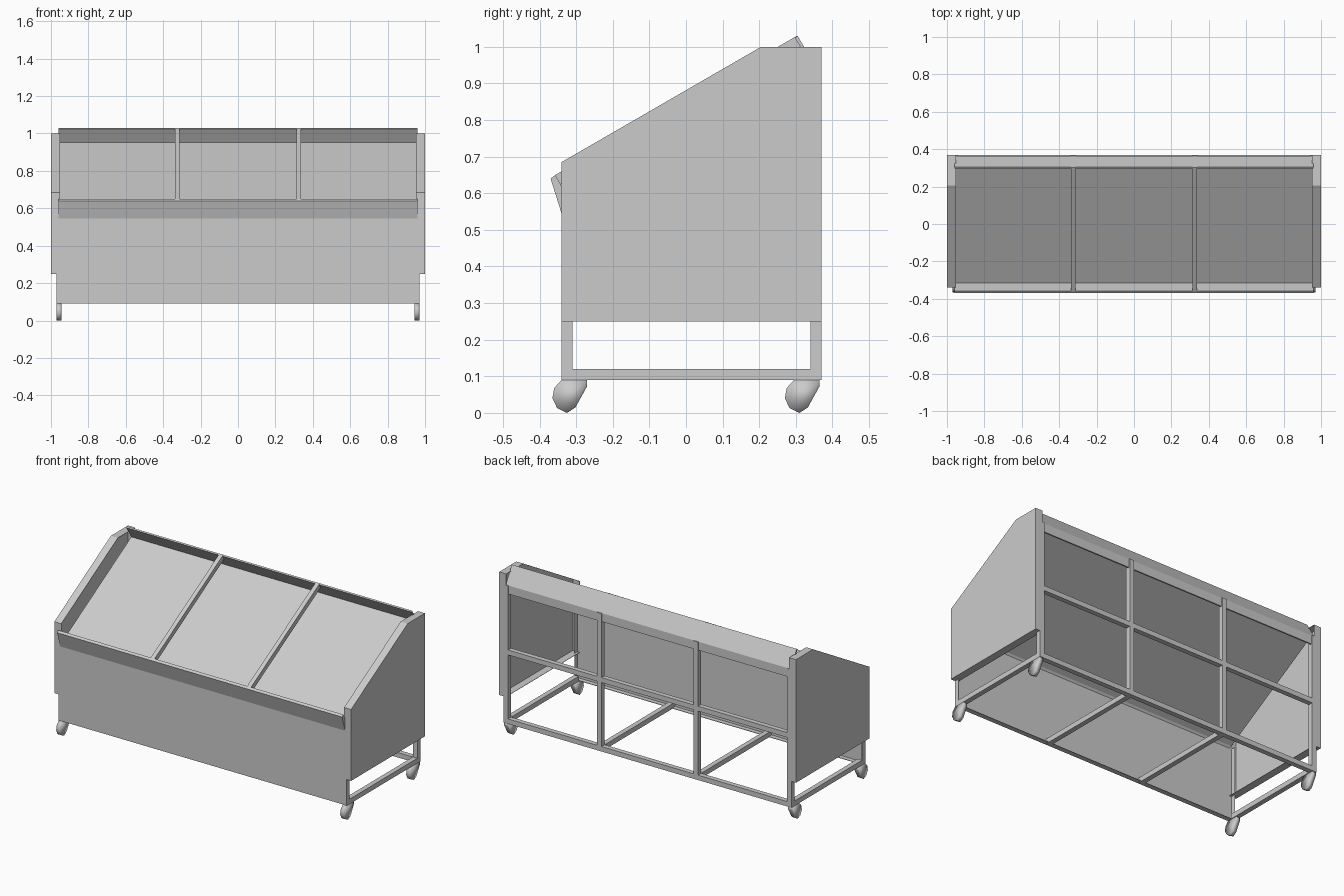
import bpy, bmesh
from math import radians

if "Cube" in bpy.data.objects:
    bpy.data.objects.remove(bpy.data.objects["Cube"])


def finish(name, bm):
    bmesh.ops.recalc_face_normals(bm, faces=bm.faces)
    me = bpy.data.meshes.new(name)
    bm.to_mesh(me)
    bm.free()
    ob = bpy.data.objects.new(name, me)
    bpy.context.collection.objects.link(ob)
    return ob


def extrude_x(name, profile, x0, x1):
    """Closed (y, z) profile extruded between two x positions."""
    bm = bmesh.new()
    face = bm.faces.new([bm.verts.new((x0, y, z)) for y, z in profile])
    ext = bmesh.ops.extrude_face_region(bm, geom=[face])
    verts = [g for g in ext["geom"] if isinstance(g, bmesh.types.BMVert)]
    bmesh.ops.translate(bm, verts=verts, vec=(x1 - x0, 0, 0))
    return finish(name, bm)


def box(name, x0, x1, y0, y1, z0, z1):
    return extrude_x(name, [(y0, z0), (y1, z0), (y1, z1), (y0, z1)], x0, x1)


T = 0.03        # square tube size
S = 0.003       # sheet thickness
XO = 0.97       # outer x of the frame
YF, YB = -0.34, 0.37

# side panels: thin folded trays with inward flanges
side = [(-0.34, 0.25), (0.37, 0.25), (0.37, 1.0), (0.205, 1.0), (-0.34, 0.685)]
for s, tag in ((-1, "left"), (1, "right")):
    bm = bmesh.new()
    outer = [bm.verts.new((s, y, z)) for y, z in side]
    inner = [bm.verts.new((s * 0.953, y, z)) for y, z in side]
    bm.faces.new(outer)
    for i in range(len(side)):
        j = (i + 1) % len(side)
        bm.faces.new((outer[i], outer[j], inner[j], inner[i]))
    panel = finish(tag + "_side_panel", bm)
    mod = panel.modifiers.new("thickness", "SOLIDIFY")
    mod.thickness = S
    mod.offset = -1

# front panel with folded returns at the sides and bottom
box("front_panel", -XO, XO, YF, YF + S, 0.092, 0.545)
box("front_panel_bottom_return", -XO, XO, YF, YF + T, 0.092, 0.092 + S)

# sloping display tray, parallel to the opening
extrude_x("display_tray", [(-0.34, 0.552), (0.348, 0.949), (0.346, 0.952), (-0.342, 0.555)], -0.96, 0.96)

# front and back rails, set square to the slope
extrude_x("front_rail", [(-0.37, 0.64), (-0.357, 0.65), (-0.315, 0.577), (-0.34, 0.545)], -0.96, 0.96)
extrude_x("back_rail", [(0.297, 1.025), (0.305, 1.03), (0.364, 0.93), (0.364, 0.878),
                        (0.355, 0.878), (0.346, 0.948)], -0.96, 0.96)

for s, tag in ((-1, "left"), (1, "right")):
    # sloping divider bars between the rails
    x = s * 0.325
    extrude_x(tag + "_divider_bar", [(-0.357, 0.65), (0.303, 1.03), (0.318, 1.004), (-0.342, 0.624)],
              x - 0.013, x + 0.013)
    # back posts and floor crossbars
    box(tag + "_back_post", x - T / 2, x + T / 2, YB - T, YB, 0.12, 0.93)
    box(tag + "_floor_crossbar", x - T / 2, x + T / 2, YF + S, YB - T, 0.09, 0.12)
    # front returns, back legs and floor side rails
    xa, xb = sorted((s * (XO - S), s * XO))
    box(tag + "_front_panel_return", xa, xb, YF, YF + T, 0.09, 0.545)
    xa, xb = sorted((s * (XO - T), s * XO))
    box(tag + "_back_leg", xa, xb, YB - T, YB, 0.09, 0.93)
    box(tag + "_floor_side_rail", xa, xb, YF + T, YB - T, 0.09, 0.12)

# long back rails
for name, z in (("back_floor_rail", 0.09), ("back_middle_rail", 0.51)):
    box(name, T - XO, XO - T, YB - T, YB, z, z + T)

# rounded casters
caster = [(-0.34, 0.09), (-0.27, 0.09), (-0.27, 0.073), (-0.302, 0.015), (-0.325, 0.0),
          (-0.352, 0.013), (-0.365, 0.04), (-0.36, 0.068)]
for s, xtag in ((-1, "left"), (1, "right")):
    for dy, ytag in ((0, "front"), (0.635, "back")):
        ob = extrude_x(f"{ytag}_{xtag}_caster", [(y + dy, z) for y, z in caster],
                       s * 0.957 - 0.013, s * 0.957 + 0.013)
        ob.data.shade_smooth()
